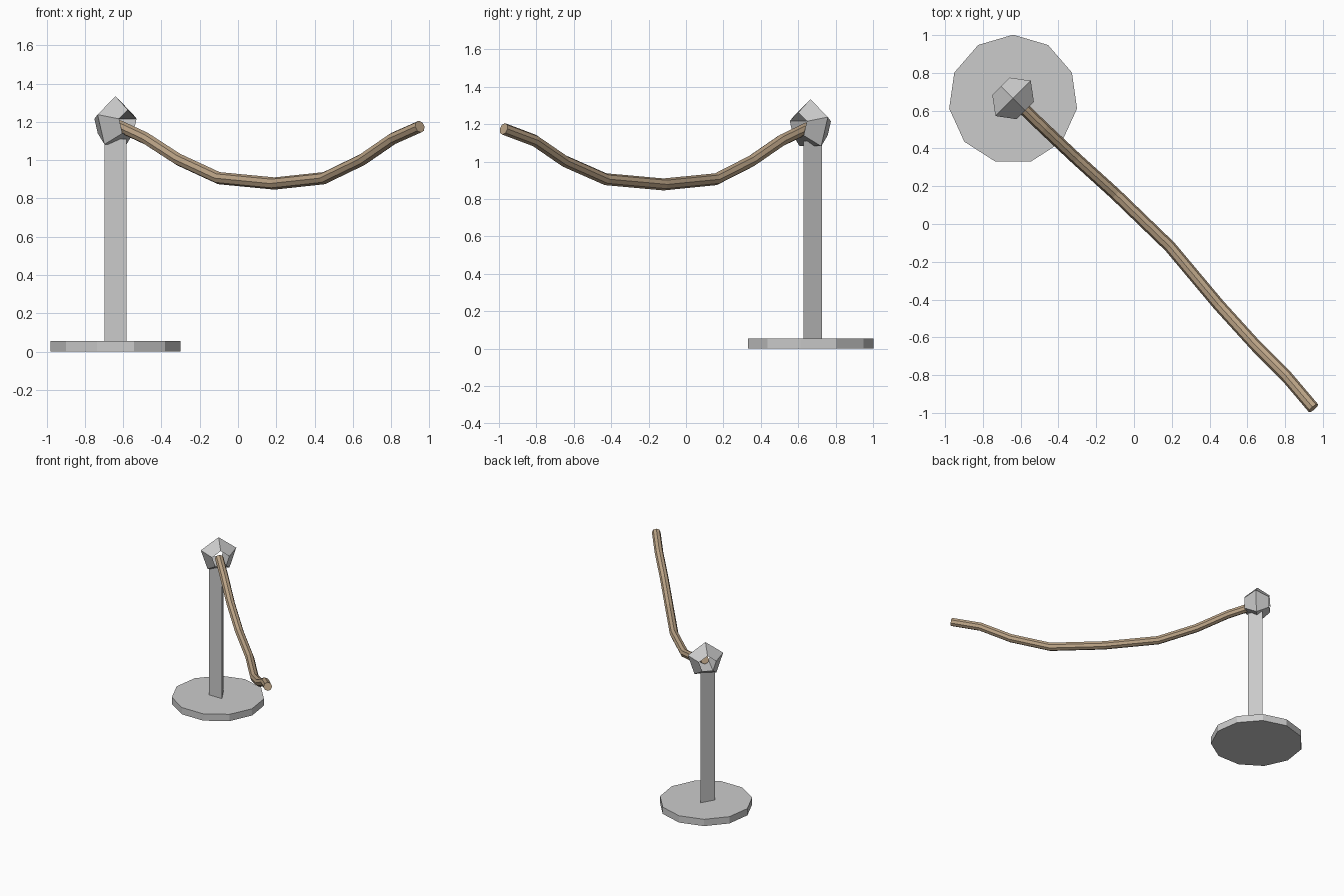
import bpy
import bmesh
from math import sin, cos, tau
from mathutils import Vector

if "Cube" in bpy.data.objects:
    bpy.data.objects.remove(bpy.data.objects["Cube"])

CX, CY = -0.64, 0.66


def prism(name, sides, radius, z0, z1):
    bpy.ops.mesh.primitive_cylinder_add(vertices=sides, radius=radius, depth=z1 - z0,
                                        location=(CX, CY, (z0 + z1) / 2))
    bpy.context.object.name = name
    return bpy.context.object


# Eleven-sided foot plate and three-sided post
prism("base", 11, 0.342, 0, 0.055)
prism("post", 3, 0.066, 0.05, 1.11)

# Five-sided ring with a triangular section, its hole facing along the rope
axis = Vector((1, -1, 0)).normalized()
side = Vector((1, 1, 0)).normalized()
up = Vector((0, 0, 1))
centre = Vector((CX, CY + 0.005, 1.195))
section = [(0.139, 0), (0.068, 0.091), (0.068, -0.091)]
bm = bmesh.new()
rings = []
for i in range(5):
    a = tau * i / 5
    out = side * sin(a) + up * cos(a)
    rings.append([bm.verts.new(centre + out * r + axis * d) for r, d in section])
for i in range(5):
    p, q = rings[i], rings[(i + 1) % 5]
    for j in range(3):
        k = (j + 1) % 3
        bm.faces.new((p[j], p[k], q[k], q[j]))
bmesh.ops.recalc_face_normals(bm, faces=bm.faces)
mesh = bpy.data.meshes.new("rope_ring")
bm.to_mesh(mesh)
bm.free()
bpy.context.collection.objects.link(bpy.data.objects.new("rope_ring", mesh))

# Sagging rope swept along a short path
path = [(-0.62, 0.645, 1.178), (-0.48, 0.51, 1.113), (-0.31, 0.35, 1.003),
        (-0.10, 0.16, 0.906), (0.19, -0.12, 0.878), (0.45, -0.43, 0.906),
        (0.65, -0.65, 1.003), (0.81, -0.81, 1.113), (0.95, -0.975, 1.175)]
curve = bpy.data.curves.new("rope", 'CURVE')
curve.dimensions = '3D'
curve.twist_mode = 'Z_UP'
curve.bevel_depth = 0.032
curve.bevel_resolution = 2
curve.use_fill_caps = True
spline = curve.splines.new('POLY')
spline.points.add(len(path) - 1)
spline.use_smooth = False
for point, co in zip(spline.points, path):
    point.co = (*co, 1)
rope = bpy.data.objects.new("rope", curve)
bpy.context.collection.objects.link(rope)

tan_mat = bpy.data.materials.new("tan_rope")
tan_mat.diffuse_color = (0.5, 0.37, 0.24, 1)
tan_mat.use_nodes = True
tan_mat.node_tree.nodes["Principled BSDF"].inputs["Base Color"].default_value = tan_mat.diffuse_color
curve.materials.append(tan_mat)
